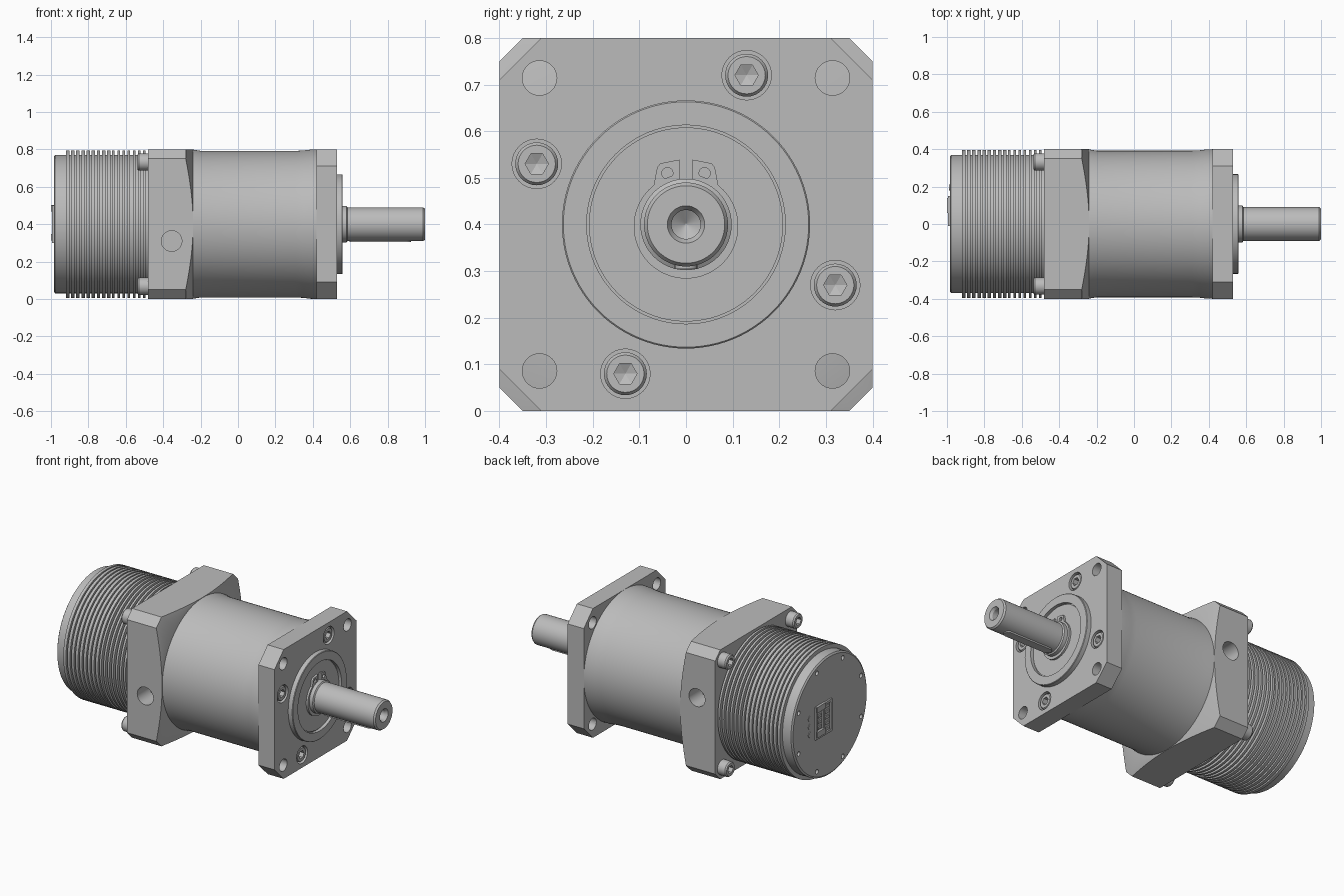
import bpy, bmesh, math
from mathutils import Matrix, Vector

cube = bpy.data.objects.get("Cube")
if cube:
    bpy.data.objects.remove(cube, do_unlink=True)

CZ = 0.4  # height of the drive axis

grey = bpy.data.materials.new("machined_grey")
grey.use_nodes = True
grey.diffuse_color = (0.5, 0.5, 0.5, 1)
grey.node_tree.nodes["Principled BSDF"].inputs["Base Color"].default_value = (0.5, 0.5, 0.5, 1)


def make(name, bm):
    bmesh.ops.recalc_face_normals(bm, faces=bm.faces)
    mesh = bpy.data.meshes.new(name)
    bm.to_mesh(mesh)
    bm.free()
    mesh.materials.append(grey)
    ob = bpy.data.objects.new(name, mesh)
    bpy.context.collection.objects.link(ob)
    return ob


def lathe(name, profile, y=0, z=0, seg=96):
    """Solid of revolution along x; profile is (x, radius) pairs."""
    bm = bmesh.new()
    rings = []
    for x, r in profile:
        angles = [2 * math.pi * i / seg for i in range(seg)]
        rings.append([bm.verts.new((x, y + r * math.cos(a), CZ + z + r * math.sin(a))) for a in angles])
    for a, b in zip(rings, rings[1:]):
        for i in range(seg):
            j = (i + 1) % seg
            bm.faces.new((a[i], a[j], b[j], b[i]))
    bm.faces.new(rings[0])
    bm.faces.new(rings[-1])
    return make(name, bm)


def rod(name, x0, x1, r, y=0, z=0, seg=32):
    return lathe(name, [(x0, r), (x1, r)], y, z, seg)


def prism(name, outline, x0, x1):
    """Outline of (y, z) points about the axis, extruded along x."""
    bm = bmesh.new()
    face = bm.faces.new([bm.verts.new((x0, y, CZ + z)) for y, z in outline])
    new = bmesh.ops.extrude_face_region(bm, geom=[face])["geom"]
    verts = [v for v in new if isinstance(v, bmesh.types.BMVert)]
    bmesh.ops.translate(bm, verts=verts, vec=(x1 - x0, 0, 0))
    return make(name, bm)


def box(name, x0, x1, y0, y1, z0, z1):
    return prism(name, [(y0, z0), (y1, z0), (y1, z1), (y0, z1)], x0, x1)


def square_plate(name, x0, x1, h, c):
    k = h - c
    pts = [(h, -k), (h, k), (k, h), (-k, h), (-h, k), (-h, -k), (-k, -h), (k, -h)]
    return prism(name, pts, x0, x1)


def boolean(ob, cutters, op="DIFFERENCE"):
    bpy.context.view_layer.objects.active = ob
    for c in cutters:
        mod = ob.modifiers.new("cut", "BOOLEAN")
        mod.operation, mod.object, mod.solver = op, c, "EXACT"
        bpy.ops.object.modifier_apply(modifier=mod.name)
        bpy.data.objects.remove(c, do_unlink=True)


corners = [(sy, sz) for sy in (-1, 1) for sz in (-1, 1)]

# Ribbed motor housing with end cap
profile = [(-0.985, 0.36), (-0.978, 0.37), (-0.92, 0.37)]
pitch, x = 0.0275, -0.92
for i in range(16):
    gap = 0.009 if i < 9 else 0.014
    profile += [(x, 0.395), (x + pitch - gap, 0.395), (x + pitch - gap, 0.37), (x + pitch, 0.37)]
    x += pitch
profile.append((-0.47, 0.37))
motor = lathe("motor_housing", profile)
ring = [math.radians(22.5 + 45 * i) for i in range(8)]
boolean(motor, [rod("hole", -1.1, -0.96, 0.014, 0.33 * math.cos(a), 0.33 * math.sin(a), 16) for a in ring])

# Connector block and small indicators on the end cap
socket = box("connector_frame", -0.995, -0.97, -0.01, 0.15, -0.1, 0.1)
boolean(socket, [box("slot", -1.1, -0.984, 0.005, 0.062, -0.085, 0.085),
                 box("slot", -1.1, -0.984, 0.078, 0.135, -0.085, 0.085)])
for i in range(5):
    z = -0.07 + 0.035 * i
    for y in (0.034, 0.106):
        box("connector_pin", -0.993, -0.97, y - 0.018, y + 0.018, z - 0.008, z + 0.008)
for z in (-0.07, 0.085):
    box("connector_latch", -1.0, -0.97, 0.06, 0.14, z - 0.018, z + 0.018)
for i in range(3):
    rod("indicator", -0.988, -0.97, 0.017, 0.195, -0.05 + 0.05 * i, 16)

# Rear adapter flange, turned off at its front corners
adapter = square_plate("adapter_flange", -0.48, -0.24, 0.4, 0.05)
boolean(adapter, [lathe("cone", [(-0.6, 0.56), (-0.288, 0.56), (-0.237, 0.39)], seg=128)], "INTERSECT")
for side in (-1, 1):
    bore = rod("bore", 0.28, 0.5, 0.055, 0, 0, 48)
    turn = Matrix.Rotation(side * math.pi / 2, 4, "Z")
    bore.data.transform(Matrix.Translation(Vector((-0.355, 0, side * 0.09))) @ turn)
    boolean(adapter, [bore])

# Gearbox body, flared into the flanges
lathe("gearbox_body", [(-0.26, 0.398), (-0.235, 0.398), (-0.2, 0.392), (0.31, 0.392),
                       (0.35, 0.394), (0.39, 0.399), (0.43, 0.4)], seg=128)

# Screw positions: four in the output plate, four behind the adapter
front_screws = [(0.13, 0.32), (-0.32, 0.13), (-0.13, -0.32), (0.32, -0.13)]

# Square output plate with mounting holes and counterbores
plate = square_plate("output_plate", 0.42, 0.53, 0.4, 0.09)
boolean(plate, [rod("hole", 0.3, 0.7, 0.037, 0.314 * a, 0.314 * b) for a, b in corners])
boolean(plate, [rod("counterbore", 0.48, 0.7, 0.053, y, z) for y, z in front_screws])


# Socket head screws
def screw(name, x, length, direction, y, z):
    tip = x + direction * length
    head = lathe(name, [(x, 0.046), (tip - direction * 0.008, 0.046), (tip, 0.04)], y, z, 32)
    depth = tip - direction * 0.03
    boolean(head, [lathe("hex", [(depth - direction * 0.01, 0.001), (depth, 0.025),
                                 (tip + direction * 0.02, 0.025)], y, z, 6)])


for y, z in front_screws:
    screw("front_screw", 0.47, 0.056, 1, y, z)
for a, b in corners:
    screw("rear_screw", -0.47, 0.068, -1, 0.332 * a, 0.332 * b)

# Pilot ring with a recessed seal face
lathe("pilot_ring", [(0.52, 0.266), (0.557, 0.266), (0.56, 0.263), (0.56, 0.213),
                     (0.54, 0.213), (0.54, 0.208), (0.545, 0.208), (0.545, 0.05)])

# Retaining clip with two eared ends
clip = lathe("retaining_clip", [(0.54, 0.112), (0.557, 0.112)], 0, -0.004, 64)
boolean(clip, [box("gap", 0.5, 0.6, -0.014, 0.014, 0.05, 0.2)])
for s in (-1, 1):
    ear = prism("clip_ear", [(s * 0.014, 0.1), (s * 0.014, 0.139), (s * 0.055, 0.131),
                             (s * 0.062, 0.122), (s * 0.07, 0.08)], 0.541, 0.558)
    boolean(ear, [rod("hole", 0.5, 0.6, 0.012, s * 0.04, 0.11, 20)])

# Output shaft with shoulder, centre bore and key
lathe("output_shaft", [(0.53, 0.098), (0.58, 0.098), (0.585, 0.09), (0.99, 0.09), (1.0, 0.083),
                       (1.0, 0.04), (0.985, 0.031), (0.9, 0.031), (0.88, 0.002)], seg=64)
bm = bmesh.new()
outline = []
for centre, start in ((0.9, -90), (0.62, 90)):
    for i in range(9):
        a = math.radians(start + i * 22.5)
        outline.append((centre + 0.025 * math.cos(a), 0.025 * math.sin(a)))
face = bm.faces.new([bm.verts.new((x, y, CZ - 0.096)) for x, y in outline])
new = bmesh.ops.extrude_face_region(bm, geom=[face])["geom"]
bmesh.ops.translate(bm, verts=[v for v in new if isinstance(v, bmesh.types.BMVert)], vec=(0, 0, 0.04))
make("shaft_key", bm)

# Smooth the round surfaces, keep the machined edges crisp
bpy.ops.object.select_all(action="DESELECT")
for ob in bpy.context.scene.objects:
    if ob.type == "MESH" and grey.name in ob.data.materials:
        ob.select_set(True)
        bpy.context.view_layer.objects.active = ob
bpy.ops.object.shade_smooth_by_angle(angle=math.radians(25))
